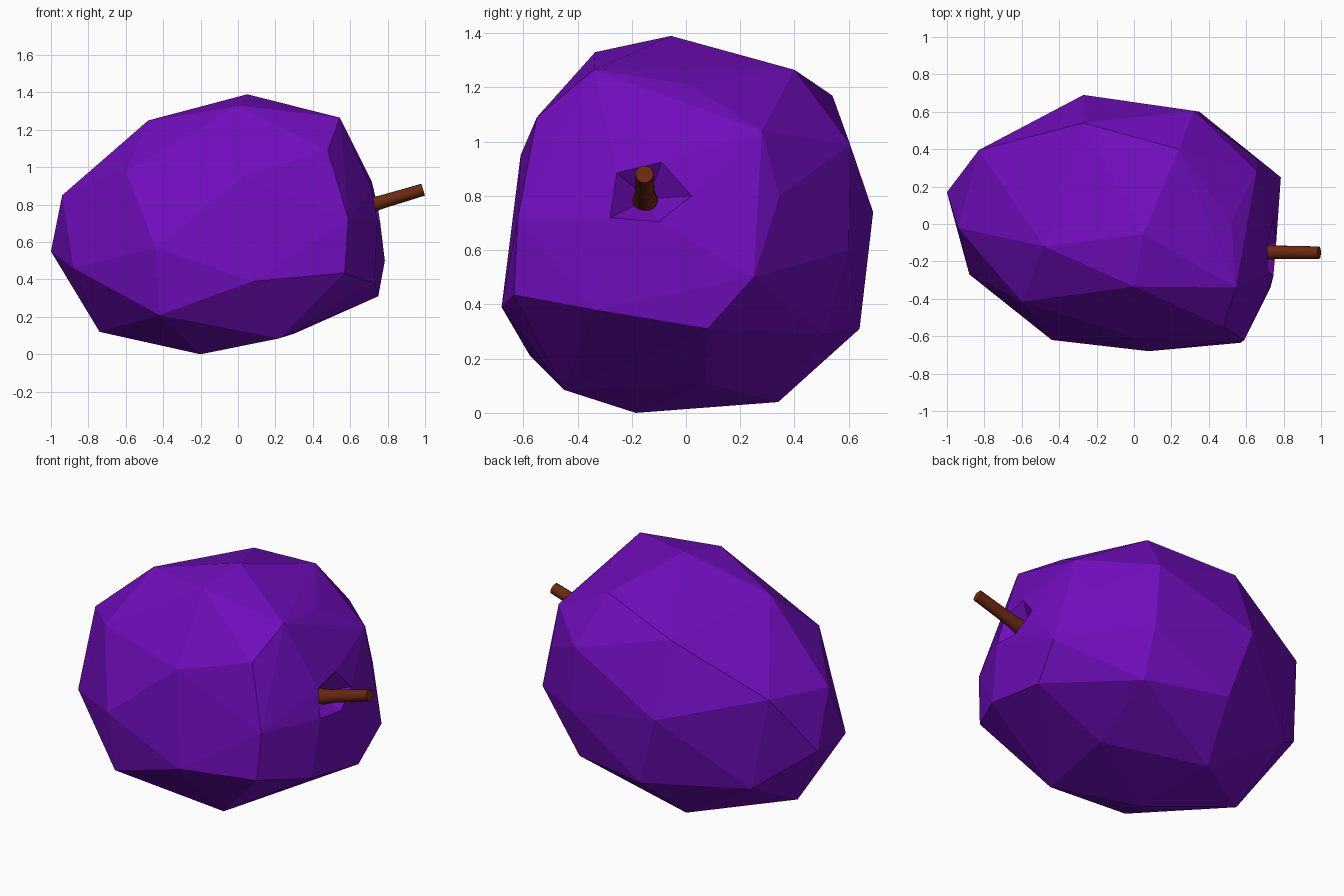
import bpy, bmesh
from mathutils import Vector

if "Cube" in bpy.data.objects:
    bpy.data.objects.remove(bpy.data.objects["Cube"])


def material(name, rgb):
    m = bpy.data.materials.new(name)
    m.diffuse_color = (*rgb, 1)
    m.use_nodes = True
    m.node_tree.nodes["Principled BSDF"].inputs["Base Color"].default_value = m.diffuse_color
    return m


def add_object(name, bm, mat):
    me = bpy.data.meshes.new(name)
    bm.to_mesh(me)
    bm.free()
    me.materials.append(mat)
    ob = bpy.data.objects.new(name, me)
    bpy.context.collection.objects.link(ob)
    return ob


purple = material("plum purple", (0.16, 0.004, 0.50))
brown = material("stem brown", (0.15, 0.022, 0.005))

# Faceted fruit skin: corner points of a convex hull, grouped by region
stem_end = [(.545, -.34, 1.265), (.52, .01, 1.21), (.655, .28, 1.04), (.66, .345, .8),
            (.785, .25, .5), (.75, .08, .31), (.73, -.34, .38), (.57, -.635, .435),
            (.59, -.62, .72), (.48, -.55, 1.09)]
top = [(.05, -.055, 1.39), (0, -.335, 1.33), (.24, .4, 1.265), (-.27, .54, 1.17),
       (-.48, -.12, 1.25), (-.6, -.415, .98)]
sides = [(-.27, .69, .74), (.32, .605, .99), (.35, .6, .6), (-.14, .64, .31),
         (.355, .51, .29), (.02, -.61, .95), (.08, -.68, .39), (-.44, -.62, .57),
         (-.42, -.575, .21)]
far_end = [(-.94, -.02, .85), (-.83, .395, .9), (-1, .17, .55), (-.88, -.27, .46),
           (-.725, .41, .34), (-.74, -.01, .12)]
bottom = [(-.2, -.185, 0), (-.24, .34, .04), (.22, -.45, .085), (.3, .07, .11)]
dimple = [(.715, -.255, .885), (.715, -.09, .925), (.745, .02, .8),
          (.76, -.1, .705), (.745, -.28, .72)]

bm = bmesh.new()
for p in stem_end + top + sides + far_end + bottom:
    bm.verts.new(p)
rim = [bm.verts.new(p) for p in dimple]
bmesh.ops.convex_hull(bm, input=bm.verts[:])

# Sunken dimple around the stem
rim = {v for v in rim if v.is_valid}
lid = [f for f in bm.faces if all(v in rim for v in f.verts)]
border = [e for e in {e for f in lid for e in f.edges}
          if sum(f in lid for f in e.link_faces) == 1]
bmesh.ops.delete(bm, geom=lid, context='FACES_ONLY')
pit = bm.verts.new((.62, -.14, .79))
for e in border:
    bm.faces.new((*e.verts, pit))
bmesh.ops.delete(bm, geom=[e for e in bm.edges if not e.link_faces], context='EDGES')
bmesh.ops.delete(bm, geom=[v for v in bm.verts if not v.link_faces], context='VERTS')
bmesh.ops.recalc_face_normals(bm, faces=bm.faces[:])
add_object("plum_body", bm, purple)

# Stem: round rod, slightly flared at its root
root, tip = Vector((.62, -.15, .77)), Vector((.99, -.153, .88))
turn = (tip - root).to_track_quat('Z', 'Y')
bm = bmesh.new()
rings = []
for t, r in ((0, .052), (.2, .042), (.4, .036), (1, .033)):
    c = root.lerp(tip, t)
    ring = bmesh.ops.create_circle(bm, segments=16, radius=r)["verts"]
    for v in ring:
        v.co = c + turn @ v.co
    rings.append(ring)
for a, b in zip(rings, rings[1:]):
    for i in range(16):
        j = (i + 1) % 16
        bm.faces.new((a[i], a[j], b[j], b[i]))
bm.faces.new(rings[0])
bm.faces.new(rings[-1])
bmesh.ops.recalc_face_normals(bm, faces=bm.faces[:])
stem = add_object("stem", bm, brown)
bpy.context.view_layer.objects.active = stem
stem.select_set(True)
bpy.ops.object.shade_smooth_by_angle()
